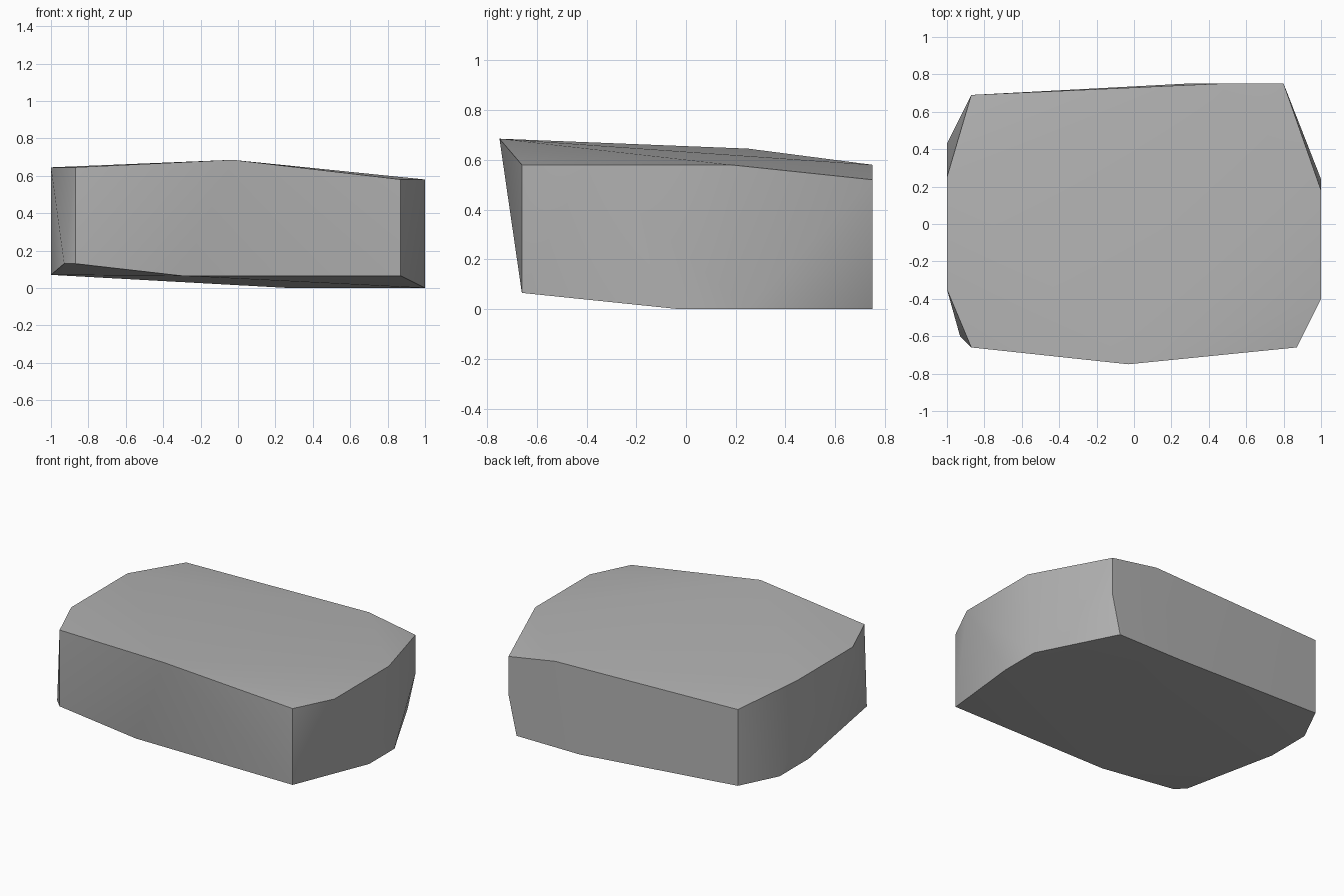
import bpy
import bmesh
import math

default_cube = bpy.data.objects.get("Cube")
if default_cube:
    bpy.data.objects.remove(default_cube, do_unlink=True)


def make_material(name, colour):
    material = bpy.data.materials.new(name)
    material.use_nodes = True
    rgba = (*colour, 1)
    material.diffuse_color = rgba
    shader = material.node_tree.nodes["Principled BSDF"]
    shader.inputs["Base Color"].default_value = rgba
    shader.inputs["Roughness"].default_value = 1
    return material


def make_hull(name, rings, material):
    """Wrap a faceted convex skin around rings of corner points."""
    bm = bmesh.new()
    for ring in rings:
        for corner in ring:
            bm.verts.new(corner)
    result = bmesh.ops.convex_hull(bm, input=bm.verts[:])
    unused = [item for item in result["geom_interior"] + result["geom_unused"]
              if isinstance(item, bmesh.types.BMVert)]
    bmesh.ops.delete(bm, geom=list(set(unused)), context="VERTS")
    bmesh.ops.recalc_face_normals(bm, faces=bm.faces[:])
    mesh = bpy.data.meshes.new(name)
    bm.to_mesh(mesh)
    bm.free()
    mesh.materials.append(material)
    obj = bpy.data.objects.new(name, mesh)
    bpy.context.collection.objects.link(obj)
    return obj


# Upper rim of the stone, anticlockwise from the front right corner
upper_rim = [
    (-.87, -.66, .645), (-.03, -.75, .685), (.87, -.66, .58),
    (1, -.4, .58), (1, .18, .58), (.8, .75, .52), (.45, .75, .58),
    (-.87, .69, .585), (-1, .25, .645), (-1, -.35, .645),
]

# Bulge on the rear corner
rear_corner = [(.8, .75, .26)]

# Lower rim, tilted so the stone rests on its back left part
lower_rim = [
    (-.87, -.66, .13), (-.3, -.66, .065), (.87, -.66, .065),
    (1, -.03, 0), (1, .24, 0), (.74, .75, 0), (.27, .75, 0),
    (-.87, .69, .07), (-1, .43, .07), (-1, .12, .07), (-.93, -.6, .13),
]

grey_stone = make_material("grey stone", (.45, .45, .45))
stone = make_hull("stone_block", (upper_rim, rear_corner, lower_rim), grey_stone)

# Soften the shallow facets and keep the main edges crisp
bpy.ops.object.select_all(action="DESELECT")
stone.select_set(True)
bpy.context.view_layer.objects.active = stone
bpy.ops.object.shade_smooth_by_angle(angle=math.radians(30))
